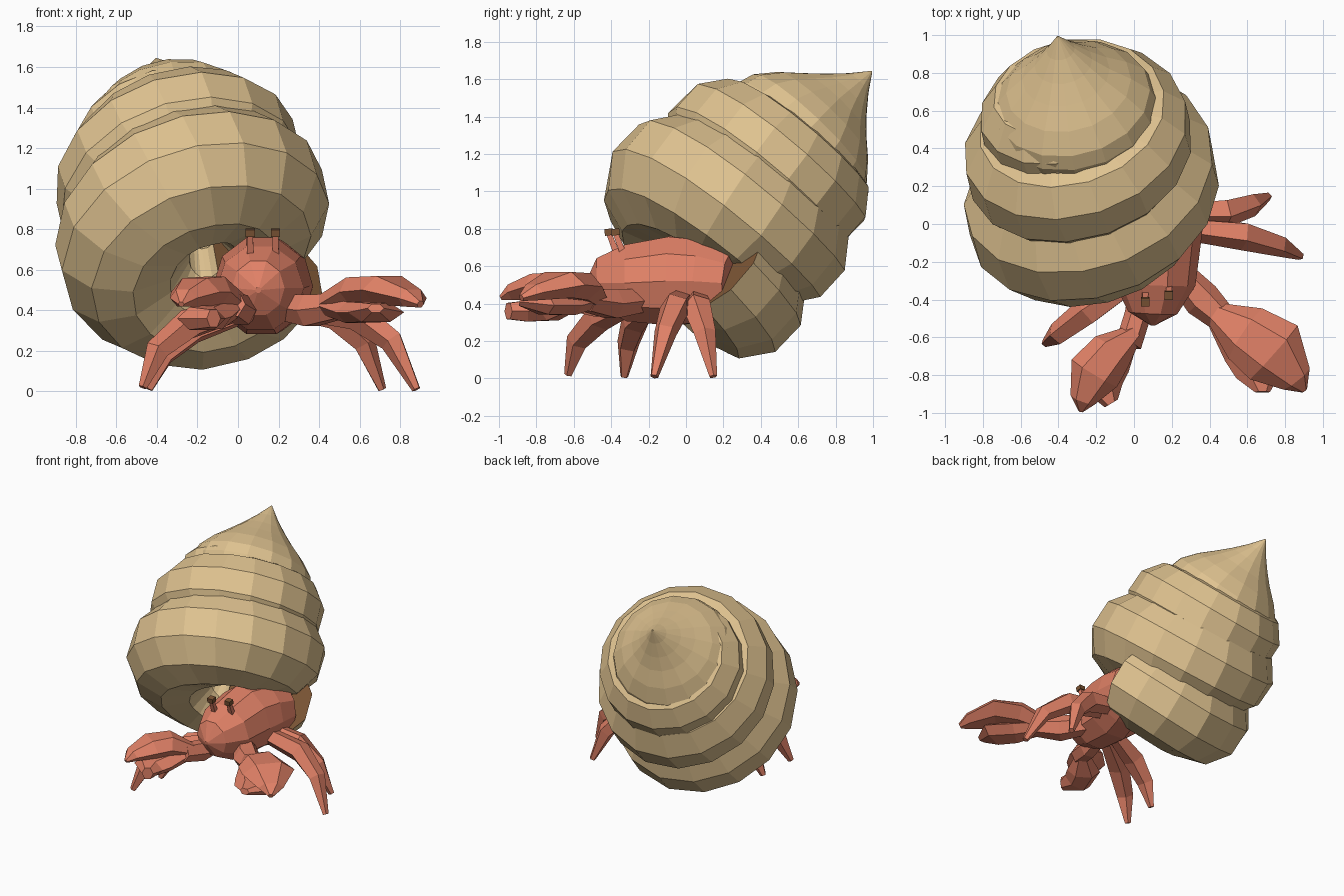
import bpy, bmesh, math
from mathutils import Vector


def material(name, rgb):
    m = bpy.data.materials.new(name)
    m.diffuse_color = (*rgb, 1)
    return m


TAN = material("shell_tan", (0.74, 0.545, 0.28))
CORAL = material("crab_coral", (0.75, 0.22, 0.135))
BROWN = material("dark_brown", (0.20, 0.09, 0.035))


def loft(name, rings, mats, cap_mat=0):
    """Join rings of points into a closed flat-shaded skin."""
    bm = bmesh.new()
    rows = [[bm.verts.new(p) for p in ring] for ring in rings]
    n = len(rows[0])
    for r0, r1 in zip(rows, rows[1:]):
        for i in range(n):
            j = (i + 1) % n
            bm.faces.new((r0[i], r0[j], r1[j], r1[i]))
    bm.faces.new(rows[0][::-1]).material_index = cap_mat
    bm.faces.new(rows[-1])
    bmesh.ops.recalc_face_normals(bm, faces=bm.faces)
    me = bpy.data.meshes.new(name)
    bm.to_mesh(me)
    bm.free()
    for m in mats:
        me.materials.append(m)
    ob = bpy.data.objects.new(name, me)
    bpy.context.collection.objects.link(ob)
    return ob


def limb(name, stations, sides=6, mat=CORAL, phase=0.0):
    """Tapered tube; each station is x, y, z, half width, half height."""
    pts = [Vector(s[:3]) for s in stations]
    rings = []
    for k, s in enumerate(stations):
        t = (pts[min(k + 1, len(pts) - 1)] - pts[max(k - 1, 0)]).normalized()
        side = t.cross(Vector((0, 0, 1))).normalized()
        up = side.cross(t)
        rings.append([pts[k] + side * s[3] * math.cos(a) + up * s[4] * math.sin(a)
                      for a in (2 * math.pi * (i + phase) / sides for i in range(sides))])
    return loft(name, rings, [mat])


# Spiral shell: a tube wound around a tilted axis
AXIS = Vector((-0.162, 0.681, 0.715)).normalized()
CENTRE = Vector((-0.22, 0.20, 0.85))
U = (Vector((1, 0, 0)) - AXIS * AXIS.x).normalized()
V = AXIS.cross(U)
START, END = 0.07, 3.0
# turn, winding radius, height on the axis, tube radius
WIND = [(START, 0.365, -0.25, 0.305), (0.25, 0.385, -0.225, 0.32), (0.5, 0.38, -0.15, 0.335),
        (0.75, 0.345, -0.04, 0.35), (1.25, 0.37, 0.15, 0.31), (1.75, 0.345, 0.325, 0.28),
        (2.25, 0.31, 0.445, 0.26), (2.5, 0.27, 0.50, 0.255), (2.75, 0.18, 0.56, 0.25),
        (END, 0.12, 0.59, 0.18)]


def wind(t):
    for a, b in zip(WIND, WIND[1:]):
        if t <= b[0]:
            f = (t - a[0]) / (b[0] - a[0])
            return [p + (q - p) * f for p, q in zip(a[1:], b[1:])]
    return WIND[-1][1:]


def radial(t):
    return U * math.cos(2 * math.pi * t) + V * math.sin(2 * math.pi * t)


def path(t):
    r, h, _ = wind(t)
    return CENTRE + AXIS * h + radial(t) * r


STEPS, SIDES = 48, 10
shell_rings = []
for k in range(STEPS + 1):
    t = START + (END - START) * k / STEPS
    tangent = (path(min(t + 0.02, END)) - path(max(t - 0.02, START))).normalized()
    e1 = radial(t)
    e1 = (e1 - tangent * e1.dot(tangent)).normalized()
    e2 = tangent.cross(e1)
    size = wind(t)[2]
    shell_rings.append([path(t) + (e1 * math.cos(a) + e2 * math.sin(a)) * size
                        for a in (2 * math.pi * (i + 0.5) / SIDES for i in range(SIDES))])
loft("spiral_shell", shell_rings, [TAN, BROWN], cap_mat=1)

# Pointed shell cap: height on the axis, radius
CAP = [(0.48, 0.43), (0.60, 0.445), (0.68, 0.42), (0.78, 0.335), (0.87, 0.235),
       (0.95, 0.155), (1.04, 0.075), (1.135, 0.004)]
loft("shell_cap", [[CENTRE + AXIS * h + V * 0.1 * max(0, h - 0.85) + radial(i / 16) * r
                    for i in range(16)] for h, r in CAP], [TAN])

# Body curving back into the shell opening
limb("body", [(0.10, -0.535, 0.50, 0.015, 0.015), (0.10, -0.47, 0.51, 0.13, 0.14),
              (0.11, -0.32, 0.51, 0.215, 0.215), (0.115, -0.08, 0.52, 0.24, 0.25),
              (0.16, 0.10, 0.52, 0.22, 0.23), (0.22, 0.25, 0.51, 0.16, 0.18)], sides=10)

# Walking legs: hip, knee, shin, tip
LEGS = {
    "right_front_leg": [(0.24, -0.02, 0.42), (0.58, -0.06, 0.38), (0.76, -0.11, 0.25), (0.88, -0.17, 0.01)],
    "right_back_leg": [(0.24, 0.06, 0.42), (0.48, 0.06, 0.38), (0.62, 0.10, 0.24), (0.71, 0.145, 0.01)],
    "left_front_leg": [(0.00, -0.30, 0.40), (-0.24, -0.46, 0.33), (-0.40, -0.58, 0.20), (-0.47, -0.63, 0.02)],
    "left_back_leg": [(0.00, -0.20, 0.38), (-0.22, -0.27, 0.31), (-0.37, -0.31, 0.18), (-0.44, -0.33, 0.01)],
}
for name, pts in LEGS.items():
    limb(name, [(*p, w, w) for p, w in zip(pts, (0.06, 0.08, 0.062, 0.022))], sides=5)

# Claw arms
limb("right_arm", [(0.20, -0.22, 0.42, 0.07, 0.07), (0.36, -0.40, 0.40, 0.10, 0.09),
                   (0.50, -0.53, 0.42, 0.07, 0.07)])
limb("left_arm", [(0.05, -0.32, 0.42, 0.07, 0.07), (0.02, -0.48, 0.40, 0.07, 0.08),
                  (-0.03, -0.64, 0.43, 0.07, 0.07)])

# Claws: broad upper pincer and thinner lower pincer
limb("right_upper_pincer", [(0.44, -0.48, 0.43, 0.07, 0.06), (0.59, -0.58, 0.49, 0.16, 0.085),
                            (0.74, -0.68, 0.50, 0.19, 0.08), (0.86, -0.82, 0.46, 0.09, 0.05),
                            (0.90, -0.88, 0.43, 0.02, 0.02)])
limb("right_lower_pincer", [(0.45, -0.50, 0.42, 0.07, 0.05), (0.58, -0.64, 0.39, 0.13, 0.06),
                            (0.68, -0.76, 0.39, 0.15, 0.055), (0.68, -0.89, 0.41, 0.04, 0.025)])
limb("left_upper_pincer", [(0.00, -0.58, 0.43, 0.05, 0.06), (-0.12, -0.68, 0.49, 0.12, 0.09),
                           (-0.21, -0.79, 0.49, 0.14, 0.08), (-0.27, -0.93, 0.46, 0.07, 0.05),
                           (-0.28, -0.99, 0.43, 0.015, 0.015)])
limb("left_lower_pincer", [(-0.02, -0.60, 0.41, 0.05, 0.05), (-0.13, -0.72, 0.37, 0.12, 0.07),
                           (-0.18, -0.85, 0.36, 0.12, 0.065), (-0.12, -0.95, 0.36, 0.04, 0.05)])

# Eye stalks and eyes
for side, x, y in (("left", 0.06, -0.42), ("right", 0.185, -0.385)):
    limb(side + "_eye_stalk", [(x, y + 0.06, 0.64, 0.025, 0.025), (x, y + 0.01, 0.77, 0.02, 0.02)],
         sides=4, phase=0.5)
    limb(side + "_eye", [(x, y + 0.01, 0.765, 0.032, 0.032), (x, y + 0.005, 0.80, 0.032, 0.032)],
         sides=4, mat=BROWN, phase=0.5)
